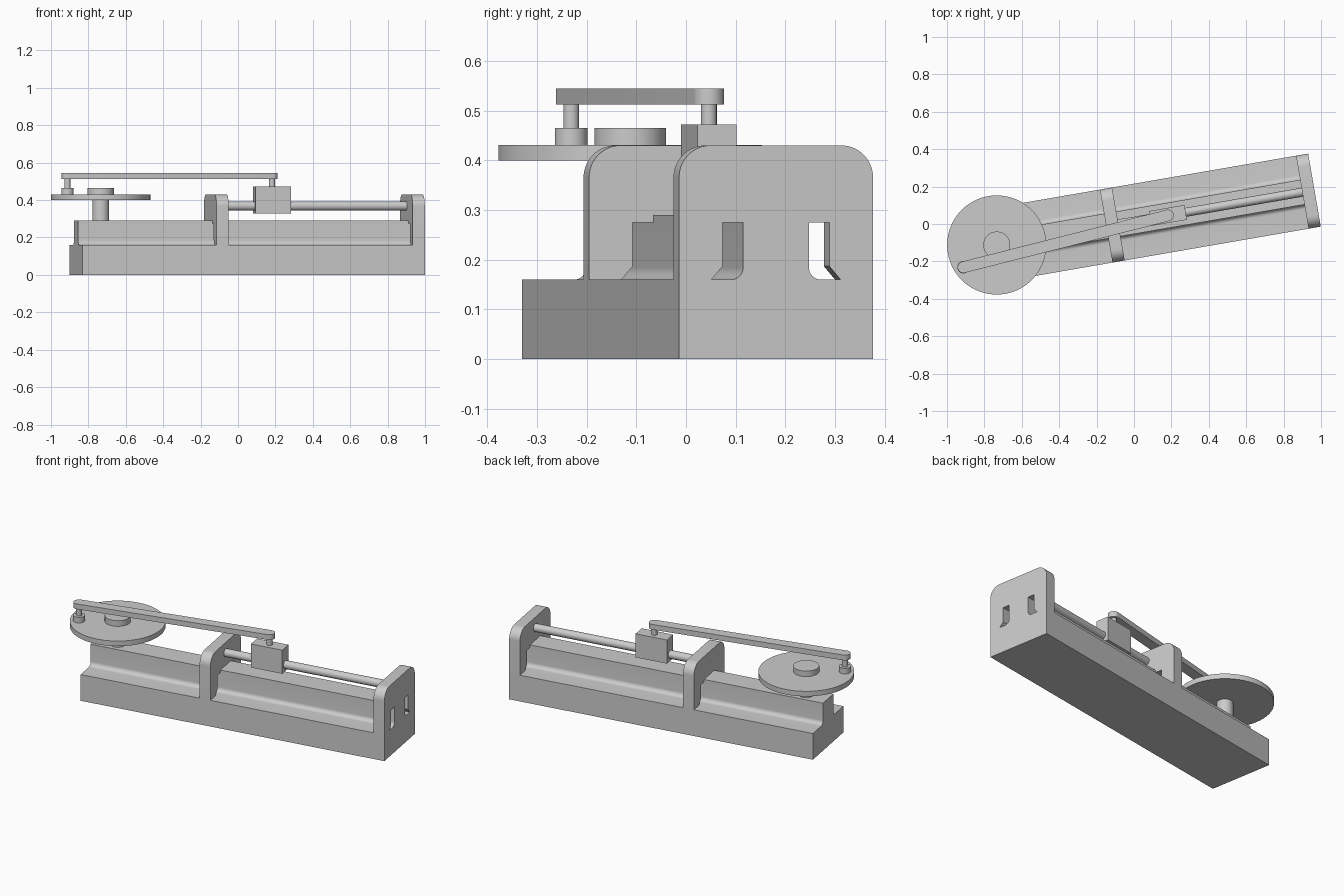
import bpy, bmesh, math
from mathutils import Matrix, Vector

if "Cube" in bpy.data.objects:
    bpy.data.objects.remove(bpy.data.objects["Cube"])

# Local frame: x runs along the bed from its left end, y across, z up
FRAME = Matrix.Translation((-0.866, -0.135, 0)) @ Matrix.Rotation(math.radians(9.8), 4, 'Z')
# Maps a (across, up) section so that it extrudes along the bed
SECTION = Matrix(((0, 0, 1, 0), (1, 0, 0, 0), (0, 1, 0, 0), (0, 0, 0, 1)))


def arc(cx, cy, r, a0, a1, n):
    return [(cx + r * math.cos(math.radians(a0 + (a1 - a0) * i / n)),
             cy + r * math.sin(math.radians(a0 + (a1 - a0) * i / n))) for i in range(n + 1)]


def mirrored(half):
    return half + [(-x, y) for x, y in reversed(half)]


def prism(name, pts, start, end, matrix=Matrix()):
    bm = bmesh.new()
    face = bm.faces.new([bm.verts.new((x, y, start)) for x, y in pts])
    ext = bmesh.ops.extrude_face_region(bm, geom=[face], use_keep_orig=True)
    moved = [v for v in ext['geom'] if isinstance(v, bmesh.types.BMVert)]
    bmesh.ops.translate(bm, verts=moved, vec=(0, 0, end - start))
    bmesh.ops.recalc_face_normals(bm, faces=bm.faces)
    bm.transform(FRAME @ matrix)
    mesh = bpy.data.meshes.new(name)
    bm.to_mesh(mesh)
    bm.free()
    obj = bpy.data.objects.new(name, mesh)
    bpy.context.collection.objects.link(obj)
    bpy.ops.object.select_all(action='DESELECT')
    obj.select_set(True)
    bpy.context.view_layer.objects.active = obj
    bpy.ops.object.shade_smooth_by_angle(angle=math.radians(30))
    return obj


def disc(name, x, y, r, z0, z1, n=48):
    return prism(name, arc(x, y, r, 0, 360, n)[:-1], z0, z1)


W, LENGTH = 0.198, 1.858

# Bed: wide base with a filleted central rail
bed = [(-W, 0), (-W, 0.16)] + arc(-0.092, 0.185, 0.025, -90, 0, 8) + [(-0.067, 0.29)]
prism("bed", mirrored(bed), 0, LENGTH, SECTION)

# Rounded support plates with a slot on each side of the rail
plate = ([(0.067, 0.29), (0.067, 0.275), (0.109, 0.275), (0.109, 0.187), (0.132, 0.16), (W, 0.16)]
         + arc(W - 0.064, 0.43 - 0.064, 0.064, 0, 90, 14))
prism("middle_plate", mirrored(plate), 0.728, 0.794, SECTION)
prism("end_plate", mirrored(plate), LENGTH - 0.066, LENGTH, SECTION)

# Guide rod and slider
prism("guide_rod", arc(0, 0.368, 0.024, 0, 360, 40)[:-1], 0.74, LENGTH - 0.02, SECTION)
SX = 1.063
prism("slider_block", [(SX - 0.096, -0.04), (SX + 0.096, -0.04),
                       (SX + 0.096, 0.04), (SX - 0.096, 0.04)], 0.328, 0.472)
disc("slider_pin", SX, 0, 0.016, 0.46, 0.52)

# Crank wheel
CX = 0.134
disc("crank_shaft", CX, 0, 0.045, 0.28, 0.41)
disc("crank_disc", CX, 0, 0.265, 0.40, 0.431, 96)
disc("crank_hub", CX, 0, 0.072, 0.42, 0.465)
PX, PY = -0.0617, -0.0868
disc("crank_boss", PX, PY, 0.033, 0.42, 0.465)
disc("crank_pin", PX, PY, 0.016, 0.45, 0.52)

# Connecting rod with rounded ends
d = Vector((SX - PX, -PY))
swing = Matrix.Translation((PX, PY, 0)) @ Matrix.Rotation(math.atan2(d.y, d.x), 4, 'Z')
prism("connecting_rod", arc(0, 0, 0.031, 90, 270, 20) + arc(d.length, 0, 0.031, -90, 90, 20),
      0.513, 0.545, swing)
